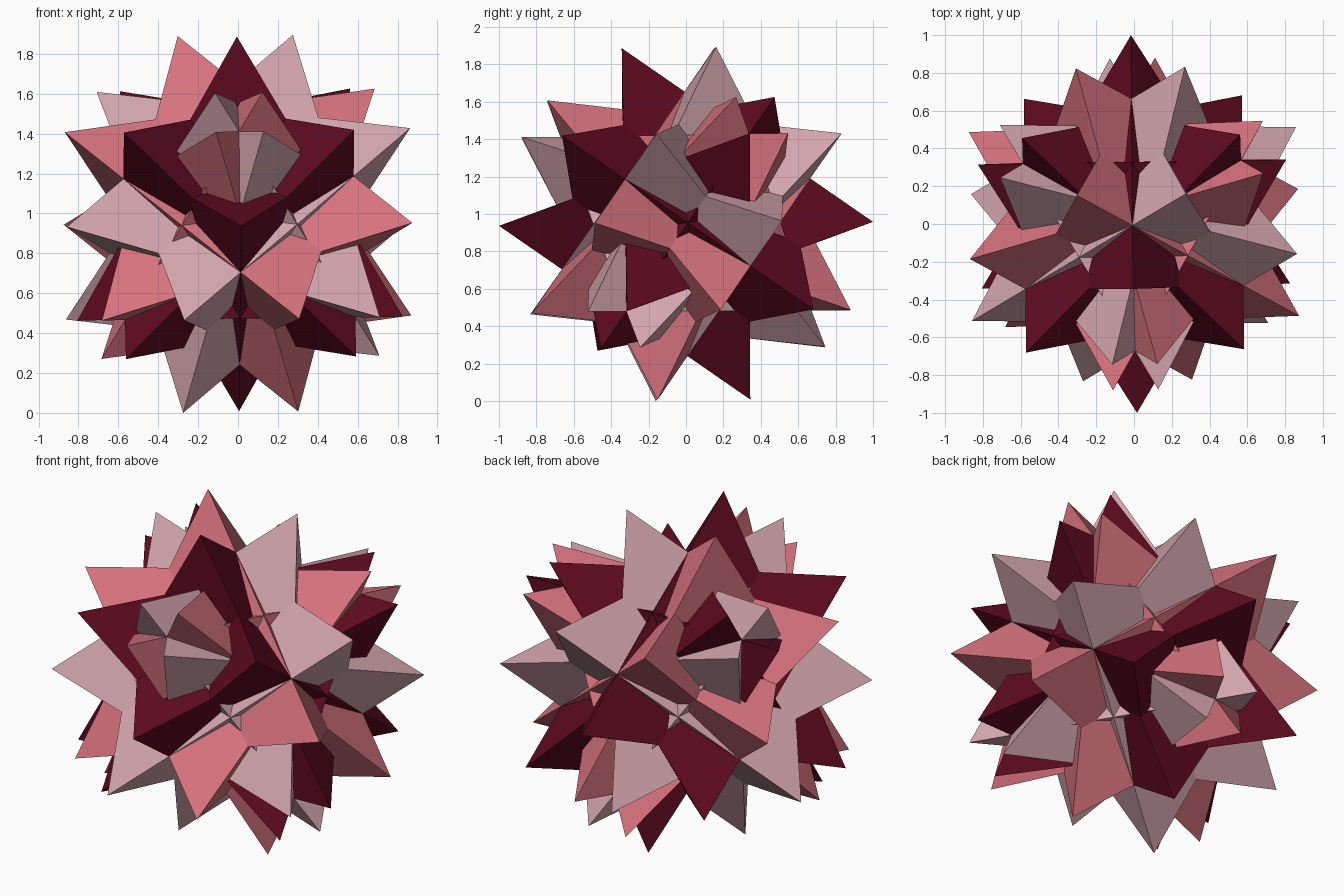
import bpy, bmesh, math
from itertools import combinations
from mathutils import Matrix, Vector

default = bpy.data.objects.get("Cube")
if default:
    bpy.data.objects.remove(default, do_unlink=True)


def material(name, rgb):
    m = bpy.data.materials.new(name)
    m.use_nodes = True
    m.diffuse_color = (*rgb, 1)
    m.node_tree.nodes["Principled BSDF"].inputs["Base Color"].default_value = (*rgb, 1)
    return m


# One colour for each pair of eight-pointed stars
maroon = material("maroon", (0.112, 0.003, 0.014))
rose = material("rose", (0.68, 0.17, 0.21))
pale_pink = material("pale pink", (0.65, 0.375, 0.42))

# Frame that stands the compound on its three-fold axis, with a slight lean
stand = Matrix((Vector((1, -1, 0)).normalized(),
                Vector((1, 1, -2)).normalized(),
                Vector((1, 1, 1)).normalized()))
lean_vector = Vector((0.0108, -0.0116, 0.016))
frame = Matrix.Rotation(lean_vector.length, 3, lean_vector) @ stand


def add_tetrahedron(name, sign, turn, mat):
    """Regular tetrahedron of unit radius on alternate corners of a cube."""
    corners = [(1, 1, 1), (1, -1, -1), (-1, 1, -1), (-1, -1, 1)]
    bm = bmesh.new()
    verts = [bm.verts.new(frame @ turn @ (Vector(c).normalized() * sign)) for c in corners]
    for three in combinations(verts, 3):
        face = bm.faces.new(three)
        face.normal_update()
        if face.normal.dot(face.calc_center_median()) < 0:
            face.normal_flip()
    mesh = bpy.data.meshes.new(name)
    bm.to_mesh(mesh)
    bm.free()
    mesh.materials.append(mat)
    obj = bpy.data.objects.new(name, mesh)
    bpy.context.collection.objects.link(obj)
    return obj


# Six stars, each a quarter turn about a different two-fold axis
stars = [
    ("maroon_star_a", (1, 1, 0), maroon),
    ("maroon_star_b", (1, -1, 0), maroon),
    ("pale_star_a", (0, 1, 1), pale_pink),
    ("pale_star_b", (0, 1, -1), pale_pink),
    ("rose_star_a", (1, 0, 1), rose),
    ("rose_star_b", (1, 0, -1), rose),
]

# Each star is two opposite tetrahedra
objects = []
for name, axis, mat in stars:
    turn = Matrix.Rotation(math.pi / 2, 3, Vector(axis))
    objects.append(add_tetrahedron(name + "_upright", 1, turn, mat))
    objects.append(add_tetrahedron(name + "_inverted", -1, turn, mat))

# Rest the lowest corner on z = 0
lowest = min(v.co.z for o in objects for v in o.data.vertices)
for o in objects:
    o.data.transform(Matrix.Translation((0, 0, -lowest)))
